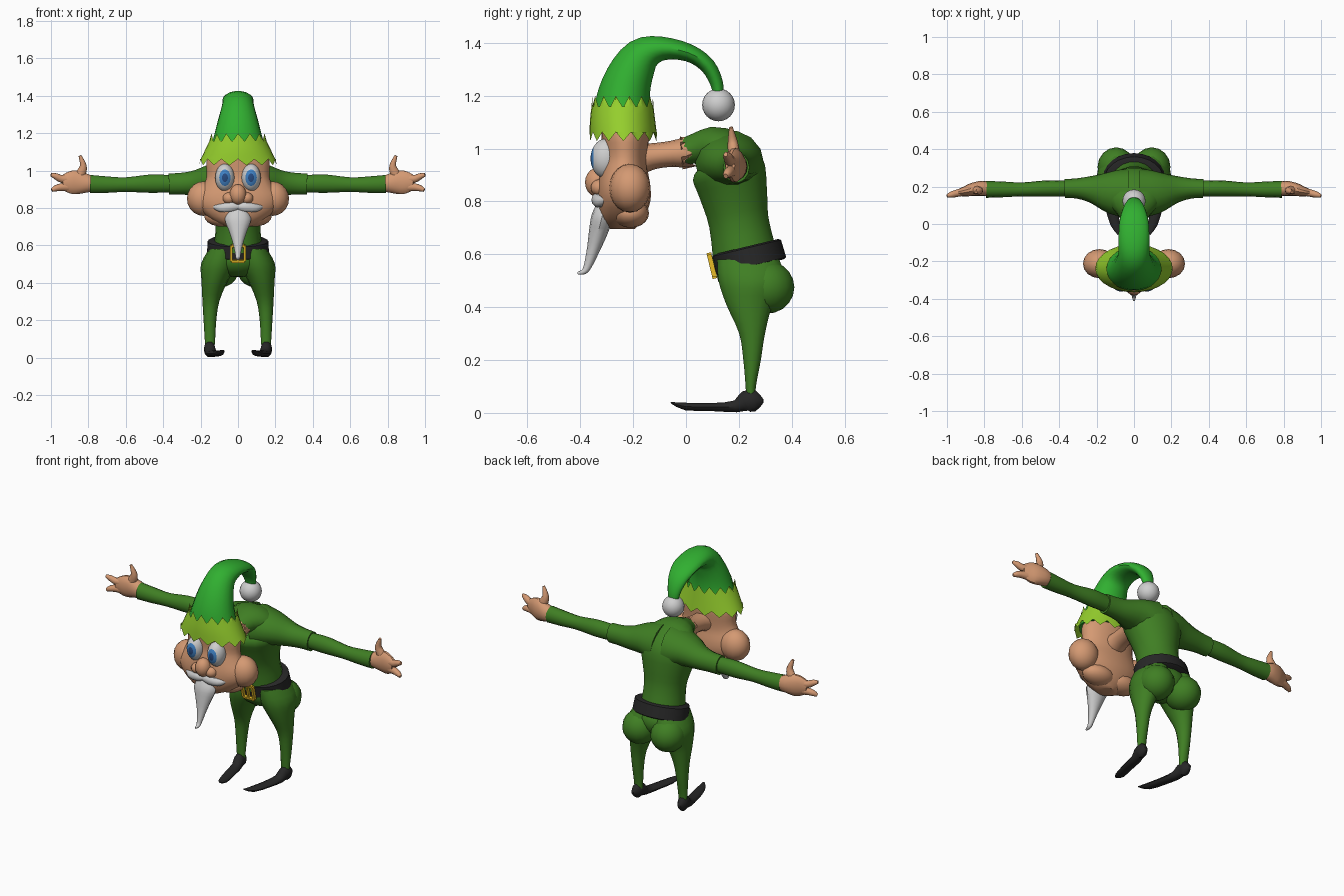
import bpy, bmesh, math
from mathutils import Vector, Matrix


def material(name, r, g, b):
    m = bpy.data.materials.new(name)
    m.diffuse_color = (r, g, b, 1)
    return m


SUIT = material("suit green", 0.05, 0.21, 0.017)
HAT = material("hat green", 0.03, 0.43, 0.03)
LIME = material("lime trim", 0.30, 0.62, 0.026)
SKIN = material("skin", 0.66, 0.32, 0.17)
WHITE = material("soft white", 0.62, 0.62, 0.62)
BLACK = material("black leather", 0.02, 0.02, 0.02)
GOLD = material("buckle gold", 0.80, 0.50, 0.02)
BLUE = material("iris blue", 0.05, 0.22, 0.55)
PUPIL = material("pupil blue", 0.02, 0.07, 0.22)
X, Y, Z = Vector((1, 0, 0)), Vector((0, 1, 0)), Vector((0, 0, 1))


def finish(name, bm, mats, mirror=False):
    """Write the bmesh to an object, optionally adding the copy across x."""
    bmesh.ops.recalc_face_normals(bm, faces=bm.faces)
    if mirror:
        dup = bmesh.ops.duplicate(bm, geom=bm.verts[:] + bm.edges[:] + bm.faces[:])["geom"]
        for v in dup:
            if isinstance(v, bmesh.types.BMVert):
                v.co.x *= -1
        bmesh.ops.reverse_faces(bm, faces=[f for f in dup if isinstance(f, bmesh.types.BMFace)])
    me = bpy.data.meshes.new(name)
    bm.to_mesh(me)
    bm.free()
    for m in mats:
        me.materials.append(m)
    ob = bpy.data.objects.new(name, me)
    bpy.context.collection.objects.link(ob)
    return ob


def smooth_path(rings, steps):
    """Catmull-Rom interpolation of ring tuples."""
    pts = [rings[0]] + list(rings) + [rings[-1]]
    out = []
    for i in range(1, len(pts) - 2):
        for s in range(steps):
            t = s / steps
            out.append([0.5 * (2 * b + (c - a) * t + (2 * a - 5 * b + 4 * c - d) * t * t
                        + (3 * b - a - 3 * c + d) * t ** 3)
                        for a, b, c, d in zip(*pts[i - 1:i + 3])])
    return out + [list(rings[-1])]


def loft(name, rings, mat, side=X, axis=None, n=14, steps=3, mirror=False,
         zig=(0, 0), caps=True):
    """Skin elliptical rings (x, y, z, radius along side, other radius)."""
    bm = bmesh.new()
    rs = smooth_path(rings, steps)
    loops = []
    for i, r in enumerate(rs):
        c = Vector(r[:3])
        t = axis or (Vector(rs[min(i + 1, len(rs) - 1)][:3]) - Vector(rs[max(i - 1, 0)][:3]))
        t = t.normalized()
        u = (side - side.dot(t) * t).normalized()
        w = t.cross(u)
        z = zig[0] if i == 0 else zig[1] if i == len(rs) - 1 else 0
        loops.append([bm.verts.new(c + u * r[3] * math.cos(k * math.tau / n)
                                   + w * r[4] * math.sin(k * math.tau / n)
                                   + t * z * (1 if k % 2 else -1)) for k in range(n)])
    for a, b in zip(loops, loops[1:]):
        for k in range(n):
            bm.faces.new((a[k], a[(k + 1) % n], b[(k + 1) % n], b[k]))
    if caps:
        bm.faces.new(loops[0])
        bm.faces.new(loops[-1])
    return finish(name, bm, [mat], mirror)


def ball(name, loc, rad, mat, mirror=False, seg=16):
    bm = bmesh.new()
    bmesh.ops.create_uvsphere(bm, u_segments=seg, v_segments=seg * 5 // 8, radius=1,
                              matrix=Matrix.Translation(loc) @ Matrix.Diagonal((*rad, 1)))
    return finish(name, bm, [mat], mirror)


# Torso, bent forward into the neck
loft("torso", [(0, .225, .58, .13, .125), (0, .2, .72, .12, .115), (0, .18, .83, .145, .13),
               (0, .155, .93, .175, .14), (0, .11, 1.0, .14, .09), (0, .04, 1.0, .08, .06),
               (0, -.03, .98, .055, .048)], SUIT, n=18)
loft("neck", [(0, .01, .985, .069, .062), (0, -.05, .98, .06, .05),
              (0, -.13, .97, .06, .05), (0, -.22, .95, .08, .07)], SKIN, n=12, zig=(.028, 0))

# Arms: wide sleeve at the shoulder, slimmer forearm sleeve tucked in
loft("shoulder", [(.04, .165, .945, .13, .125), (.12, .17, .95, .115, .095),
                  (.22, .185, .935, .075, .07), (.3, .19, .93, .055, .06),
                  (.37, .19, .928, .05, .058)], SUIT, side=Y, mirror=True)
loft("sleeve", [(.34, .19, .928, .04, .045), (.38, .19, .93, .042, .048),
                (.47, .19, .93, .043, .05), (.6, .185, .925, .037, .04),
                (.7, .185, .925, .042, .045), (.79, .185, .928, .045, .05)],
     SUIT, side=Y, mirror=True)

# Hands
loft("palm", [(.77, .187, .928, .035, .04), (.81, .19, .932, .041, .052),
              (.86, .185, .937, .036, .065), (.9, .175, .937, .028, .06),
              (.94, .167, .935, .018, .04)], SKIN, side=Y, mirror=True)
for label, path in {
    "upper_finger": [(.88, .178, .955, .024, .03), (.94, .166, .955, .02, .022),
                     (.975, .157, .97, .017, .017), (1.0, .15, .978, .008, .009)],
    "lower_finger": [(.88, .178, .915, .024, .03), (.94, .166, .912, .02, .022),
                     (.975, .157, .905, .017, .017), (.995, .15, .895, .009, .01)],
    "thumb": [(.86, .185, .95, .024, .03), (.835, .18, .995, .022, .026),
              (.828, .176, 1.03, .018, .018), (.845, .17, 1.08, .007, .008)],
}.items():
    loft(label, path, SKIN, side=Y, n=10, mirror=True)

# Hips and legs
ball("pelvis", (0, .24, .53), (.15, .125, .1), SUIT)
ball("buttock", (.095, .305, .475), (.1, .105, .1), SUIT, mirror=True)
loft("leg", [(.08, .235, .58, .075, .12), (.1, .25, .5, .098, .13), (.125, .24, .41, .07, .09),
             (.145, .25, .3, .045, .05), (.15, .25, .2, .034, .034),
             (.15, .245, .1, .028, .02), (.15, .245, .05, .024, .018)], SUIT, axis=Z, mirror=True)

# Pointed shoes, toes turned in
loft("shoe", [(.158, .292, .045, .008, .008), (.155, .262, .045, .028, .042),
              (.15, .225, .045, .03, .04), (.143, .19, .025, .03, .024),
              (.125, .1, .022, .031, .016), (.1, 0, .024, .026, .015),
              (.08, -.055, .038, .008, .003)], BLACK, n=10, steps=2, mirror=True)

# Tilted belt
tilt = Vector((0, -.24, 1)).normalized()
centre = Vector((0, .237, .59))
belt = []
for h, grow in ((-.04, -.012), (-.034, 0), (.034, -.004), (.04, -.014)):
    belt.append((*(centre + tilt * h), .166 + grow, .138 + grow))
loft("belt", belt, BLACK, axis=tilt, n=24, steps=1)

# Buckle: four frame bars and a prong
bm = bmesh.new()
place = Matrix.Translation((0, .098, .557)) @ Matrix.Rotation(math.atan(.24), 4, "X")
for x, z, w, h in ((-.036, 0, .014, .086), (.036, 0, .014, .086), (0, .043, .072, .014),
                   (0, -.043, .072, .014), (.0, -.005, .012, .075)):
    bmesh.ops.create_cube(bm, size=1, matrix=place @ Matrix.Translation((x, 0, z))
                          @ Matrix.Diagonal((w, .018, h, 1)))
finish("buckle", bm, [GOLD])

# Head with full cheeks
loft("head", [(0, -.24, .695, .05, .045), (0, -.24, .735, .135, .08), (0, -.235, .8, .21, .1),
              (0, -.235, .86, .22, .1), (0, -.235, .92, .185, .09), (0, -.23, .97, .168, .085),
              (0, -.23, 1.05, .168, .09), (0, -.235, 1.13, .13, .09)], SKIN, axis=Z, n=20)
ball("cheek", (.185, -.212, .85), (.088, .078, .092), SKIN, mirror=True)
ball("jaw", (.08, -.21, .755), (.1, .07, .055), SKIN, mirror=True)
ball("nose", (0, -.335, .872), (.045, .047, .055), SKIN)
ball("nostril", (.047, -.325, .852), (.036, .036, .032), SKIN, mirror=True, seg=12)

# Eyes: sphere pole faces forward, so the iris and pupil are polar caps
bm = bmesh.new()
bmesh.ops.create_uvsphere(bm, u_segments=20, v_segments=20, radius=1,
                          matrix=Matrix.Rotation(math.pi / 2, 4, "X"))
for f in bm.faces:
    d = -f.calc_center_median().y
    f.material_index = 2 if d > .95 else 1 if d > .81 else 0
bmesh.ops.transform(bm, matrix=Matrix.Translation((.07, -.303, .962))
                    @ Matrix.Diagonal((.052, .058, .075, 1)), verts=bm.verts)
finish("eyes", bm, [WHITE, BLUE, PUPIL], mirror=True)

# Moustache and beard
loft("moustache", [(0, -.338, .808, .012, .016), (.04, -.338, .806, .02, .026),
                   (.09, -.325, .8, .02, .023), (.125, -.305, .808, .012, .012),
                   (.14, -.295, .822, .004, .004)], WHITE, side=Y, n=10, mirror=True)
loft("beard", [(0, -.305, .79, .05, .03), (0, -.318, .74, .07, .04), (0, -.333, .68, .05, .035),
               (0, -.35, .62, .03, .025), (0, -.37, .56, .016, .016),
               (0, -.385, .535, .012, .011), (0, -.41, .528, .005, .005)], WHITE, n=12)

# Floppy hat with jagged trim and bobble
loft("hat", [(0, -.24, 1.07, .17, .115), (0, -.24, 1.17, .133, .105),
             (0, -.215, 1.27, .107, .09), (0, -.165, 1.35, .085, .072),
             (0, -.09, 1.378, .083, .046), (0, .01, 1.362, .078, .034),
             (0, .08, 1.315, .06, .03), (0, .115, 1.25, .04, .025),
             (0, .122, 1.2, .03, .02)], HAT, n=18)
loft("hat_trim", [(0, -.237, 1.045, .207, .128), (0, -.24, 1.11, .176, .123),
                  (0, -.24, 1.175, .145, .115)], LIME, axis=Z, n=28, zig=(.017, .024), caps=False)
ball("bobble", (0, .123, 1.165), (.062, .062, .062), WHITE, seg=20)

# Smooth shading with sharp edges kept
for ob in bpy.context.scene.objects:
    ob.select_set(True)
    bpy.context.view_layer.objects.active = ob
bpy.ops.object.shade_smooth_by_angle(angle=math.radians(40))
